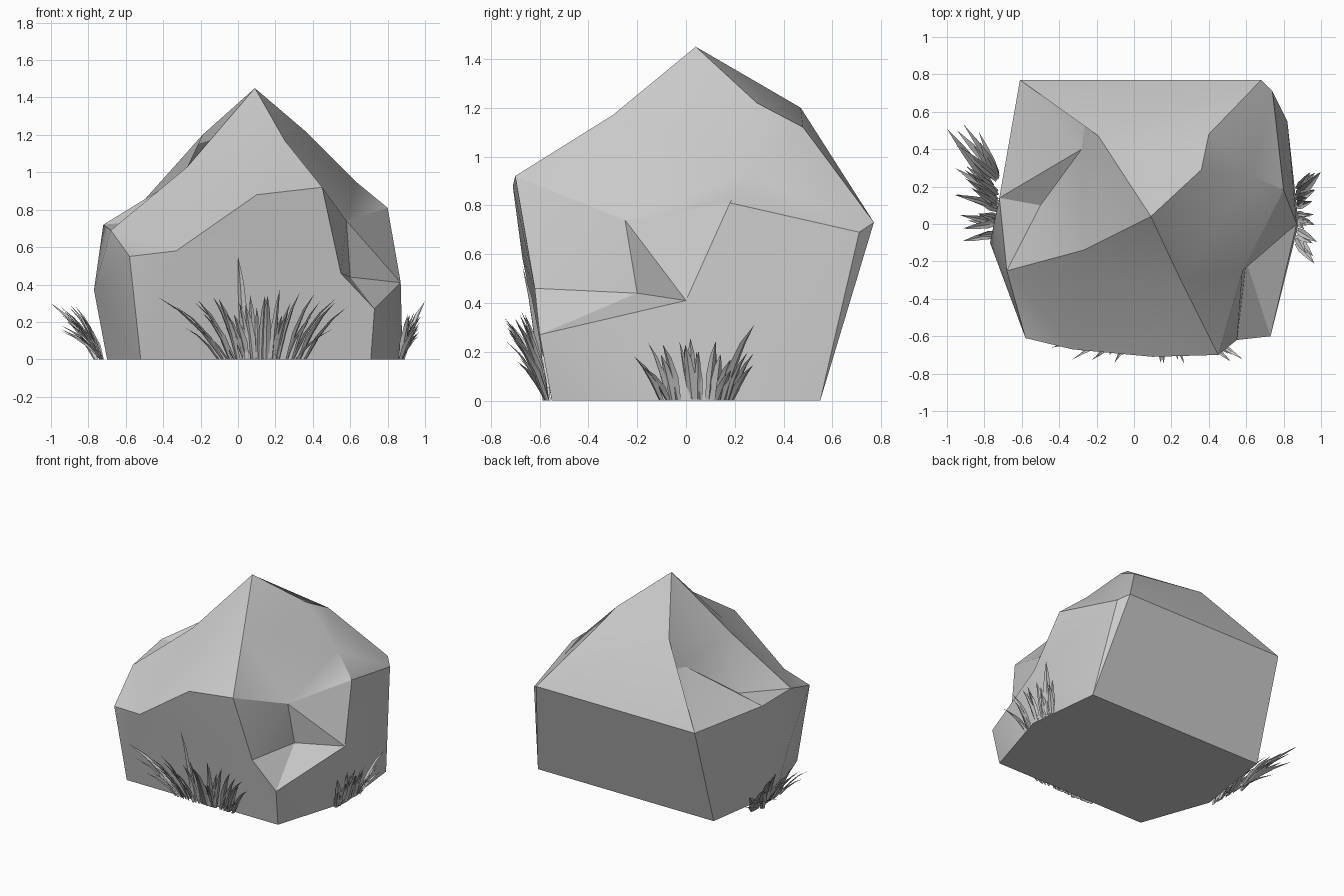
import bpy, bmesh, math, random
from mathutils import Vector

cube = bpy.data.objects.get("Cube")
if cube:
    bpy.data.objects.remove(cube)
random.seed(4)

stone = bpy.data.materials.new("stone_grey")
stone.use_nodes = True
stone.diffuse_color = (0.6, 0.6, 0.6, 1)
stone.node_tree.nodes["Principled BSDF"].inputs["Base Color"].default_value = (0.6, 0.6, 0.6, 1)


def finish(bm, name, angle):
    mesh = bpy.data.meshes.new(name)
    bm.to_mesh(mesh)
    bm.free()
    mesh.materials.append(stone)
    obj = bpy.data.objects.new(name, mesh)
    bpy.context.collection.objects.link(obj)
    bpy.ops.object.select_all(action='DESELECT')
    obj.select_set(True)
    bpy.context.view_layer.objects.active = obj
    bpy.ops.object.shade_smooth_by_angle(angle=math.radians(angle))


# Boulder corners, named by where they sit
corners = dict(
    peak=(.09, .04, 1.45), shoulder=(-.19, .47, 1.2), notch=(-.26, .56, 1.02),
    notch_in=(-.28, .4, .99), brow=(-.27, -.14, 1.03), groove=(-.5, .1, .74),
    right_top=(-.72, .14, .72), right_front=(-.68, -.25, .69),
    front_a=(-.58, -.61, .55), front_b=(-.33, -.67, .58),
    front_c=(.1, -.71, .88), front_d=(.45, -.7, .92),
    crease=(-.08, -.31, 1.02), ridge=(.25, -.3, 1.17),
    back_a=(.36, .29, 1.22), back_b=(.4, .48, 1.12), slope=(.63, .26, .95),
    left_top=(.8, .18, .81), left_back=(.74, .71, .69),
    rim_l=(.68, .77, .73), rim_r=(-.61, .77, .73),
    ledge_a=(.55, -.62, .46), ledge_b=(.73, -.6, .27), ledge_c=(.87, 0, .41),
    ledge_in=(.6, -.2, .44), hollow=(.58, -.25, .74), bulge=(-.77, -.1, .37),
    foot_fr=(-.52, -.55, 0), foot_r=(-.7, -.05, 0), foot_br=(-.61, .55, 0),
    foot_bl=(.82, .55, 0), foot_l=(.88, 0, 0), foot_fl=(.71, -.55, 0))

# Boulder facets, region by region
notch_facets = [
    "peak shoulder notch_in groove brow",
    "shoulder notch notch_in",
    "notch rim_r right_top notch_in",
    "notch_in right_top groove",
    "brow groove right_front",
    "groove right_top right_front"]
upper_front_facets = [
    "brow right_front front_a front_b",
    "peak brow crease",
    "peak crease ridge",
    "brow front_b crease",
    "crease front_b front_c",
    "crease front_c front_d ridge"]
upper_left_facets = [
    "peak ridge slope back_a",
    "ridge hollow slope",
    "ridge front_d hollow",
    "hollow left_top slope",
    "back_a slope back_b",
    "slope left_top left_back",
    "slope left_back back_b",
    "back_b left_back rim_l"]
back_facets = [
    "peak back_a back_b shoulder",
    "shoulder back_b rim_l rim_r",
    "shoulder rim_r notch",
    "rim_l foot_bl foot_br rim_r"]
ledge_facets = [
    "front_d ledge_a hollow",
    "ledge_a ledge_in hollow",
    "hollow ledge_in ledge_c",
    "hollow ledge_c left_top",
    "ledge_a ledge_b ledge_c ledge_in"]
lower_facets = [
    "front_a foot_fr front_b",
    "front_b foot_fr ledge_a front_c",
    "front_c ledge_a front_d",
    "foot_fr foot_fl ledge_b ledge_a",
    "ledge_b foot_fl foot_l ledge_c",
    "left_top ledge_c foot_l foot_bl left_back",
    "left_back foot_bl rim_l"]
right_facets = [
    "rim_r foot_br right_top",
    "right_top foot_br foot_r bulge",
    "right_front right_top bulge",
    "front_a right_front bulge",
    "front_a bulge foot_fr",
    "bulge foot_r foot_fr",
    "foot_fr foot_r foot_br foot_bl foot_l foot_fl"]

bm = bmesh.new()
vert = {name: bm.verts.new(co) for name, co in corners.items()}
for region in (notch_facets, upper_front_facets, upper_left_facets, back_facets,
               ledge_facets, lower_facets, right_facets):
    for facet in region:
        bm.faces.new([vert[name] for name in facet.split()])
bmesh.ops.recalc_face_normals(bm, faces=bm.faces)
bmesh.ops.triangulate(bm, faces=bm.faces)
finish(bm, "boulder", 27)


# Grass: each blade is a folded strip that bends over to a point
def blade(bm, base, tip, width):
    lean = Vector((tip.x - base.x, tip.y - base.y, 0))
    side = Vector((-lean.y, lean.x, 0)).normalized() * width
    fold = lean.normalized() * width * 0.5
    knee = base.lerp(tip, 0.5) - lean * 0.15 + Vector((0, 0, tip.z * 0.15))
    rows = []
    for t, w in ((0, 0.6), (0.35, 1), (0.7, 0.65)):
        p = base.lerp(knee, t).lerp(knee.lerp(tip, t), t)
        rows.append([bm.verts.new(q) for q in (p - side * w, p + fold * w, p + side * w)])
    end = bm.verts.new(tip)
    for i in range(2):
        for low, high in zip(rows, rows[1:]):
            bm.faces.new((low[i], low[i + 1], high[i + 1], high[i]))
        bm.faces.new((rows[-1][i], rows[-1][i + 1], end))


# A tuft fans its blades along a wall and away from it
def tuft(name, centre, out, count, root, reach, depth, height, shift, tall_blades):
    bm = bmesh.new()
    out = Vector(out)
    along = Vector((-out.y, out.x, 0))
    for i in range(count):
        s = 2 * i / (count - 1) - 1
        base = Vector(centre) + along * (s * root + random.uniform(-.03, .03))
        tip = base + along * (s * (reach - root) * random.uniform(.6, 1) + shift)
        tip += out * depth * random.uniform(.35, 1)
        tip.z = height * random.uniform(.45, 1) * (1 - 0.2 * abs(s))
        blade(bm, base, tip, random.uniform(.014, .024))
    for base, tip in tall_blades:
        blade(bm, Vector(base), Vector(tip), .026)
    finish(bm, name, 20)


tuft("front_grass", (.13, -.57, 0), (0, -1, 0), 30, .22, .5, .18, .4, 0,
     [((.04, -.58, 0), (0, -.67, .55)), ((-.08, -.57, 0), (-.44, -.66, .34))])
tuft("left_grass", (.87, .06, 0), (1, 0, 0), 20, .15, .28, .11, .28, 0,
     [((.88, .15, 0), (1, .28, .31))])
tuft("right_grass", (-.73, .13, 0), (-1, 0, 0), 26, .18, .36, .23, .32, -.1,
     [((-.76, .2, 0), (-1, .51, .3))])
